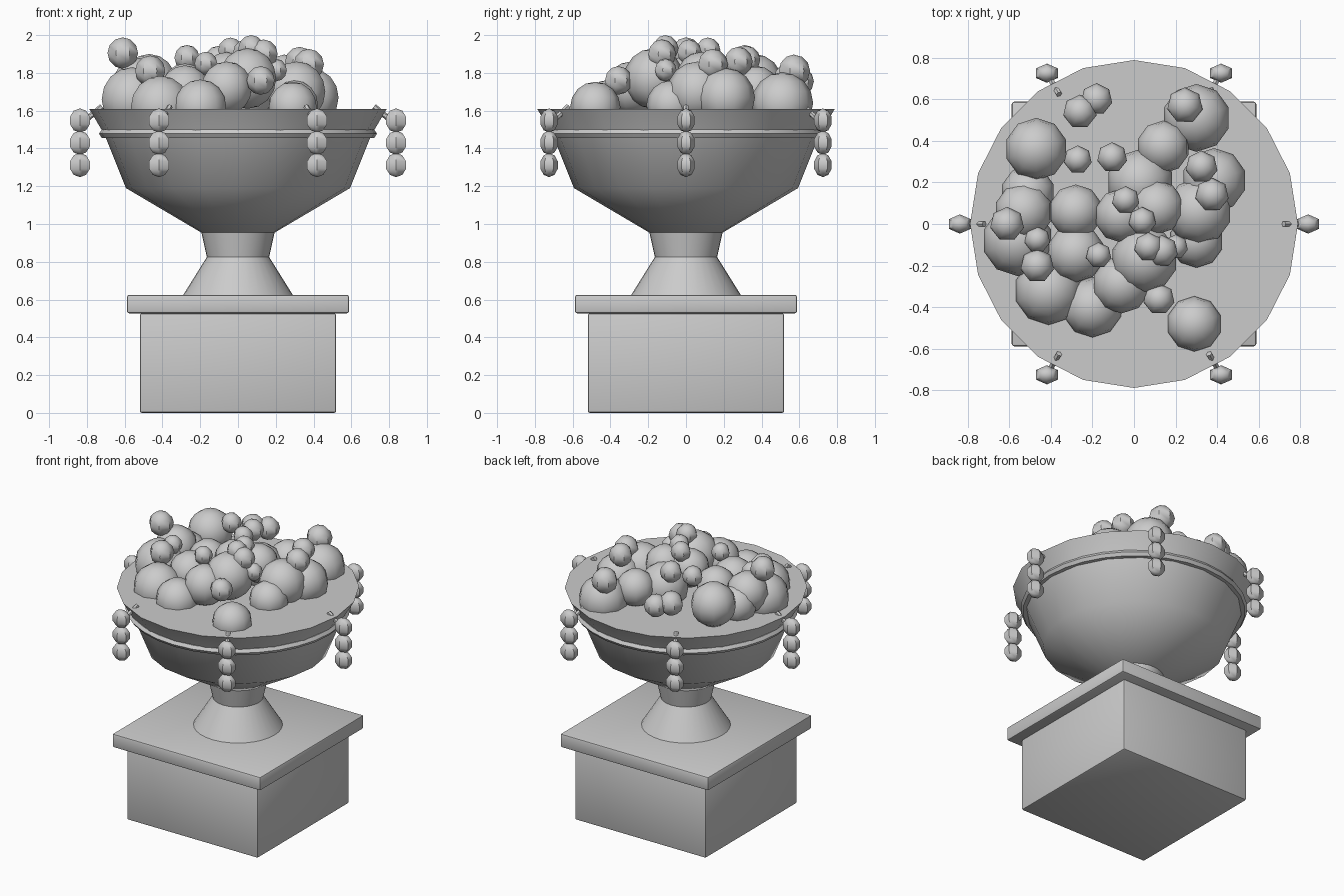
import bpy, bmesh, math
from mathutils import Vector, Matrix

if "Cube" in bpy.data.objects:
    bpy.data.objects.remove(bpy.data.objects["Cube"])

stone = bpy.data.materials.new("grey_stone")
stone.diffuse_color = (0.6, 0.6, 0.6, 1)
stone.use_nodes = True
stone.node_tree.nodes["Principled BSDF"].inputs["Base Color"].default_value = stone.diffuse_color


def finish(name, bm, angle=None):
    bmesh.ops.recalc_face_normals(bm, faces=bm.faces[:])
    me = bpy.data.meshes.new(name)
    bm.to_mesh(me)
    bm.free()
    me.materials.append(stone)
    ob = bpy.data.objects.new(name, me)
    bpy.context.collection.objects.link(ob)
    if angle:
        bpy.ops.object.select_all(action='DESELECT')
        ob.select_set(True)
        bpy.context.view_layer.objects.active = ob
        bpy.ops.object.shade_smooth_by_angle(angle=math.radians(angle))
    return ob


def box(name, half, z0, z1):
    bm = bmesh.new()
    bmesh.ops.create_cube(bm, size=1, matrix=Matrix.Translation((0, 0, (z0 + z1) / 2))
                          @ Matrix.Diagonal((2 * half, 2 * half, z1 - z0, 1)))
    bmesh.ops.bevel(bm, geom=bm.edges[:], offset=0.012, segments=2, profile=0.5, affect='EDGES')
    finish(name, bm, 30)


def lathe(name, profile, n, angle, closed=False):
    bm = bmesh.new()
    rings = [[bm.verts.new((r * math.cos(2 * math.pi * i / n), r * math.sin(2 * math.pi * i / n), z))
              for i in range(n)] for r, z in profile]
    pairs = list(zip(rings, rings[1:]))
    if closed:
        pairs.append((rings[-1], rings[0]))
    for a, b in pairs:
        for i in range(n):
            j = (i + 1) % n
            bm.faces.new((a[i], a[j], b[j], b[i]))
    if not closed:
        bm.faces.new(rings[0])
        bm.faces.new(rings[-1])
    finish(name, bm, angle)


def ball(name, loc, scale, segs, rings, angle):
    bm = bmesh.new()
    bmesh.ops.create_uvsphere(bm, u_segments=segs, v_segments=rings, radius=1,
                              matrix=Matrix.Translation(loc) @ Matrix.Diagonal((*scale, 1)))
    finish(name, bm, angle)


# square plinth and its cap
box("plinth", 0.52, 0.0, 0.527)
box("plinth_cap", 0.588, 0.527, 0.625)

# flared foot and bowl
lathe("foot", [(0.293, 0.62), (0.165, 0.825), (0.195, 0.96)], 32, 30)
lathe("bowl", [(0.195, 0.955), (0.593, 1.19), (0.705, 1.47), (0.788, 1.61)], 20, 40)

# moulding ring around the bowl
lathe("bowl_ring", [(0.707 + 0.029 * math.cos(math.pi * k / 3), 1.478 + 0.025 * math.sin(math.pi * k / 3))
                    for k in range(6)], 32, 40, closed=True)

# six hanging bead strands, each on a short slanted peg
for k in range(6):
    a = math.pi * k / 3
    c, s = math.cos(a), math.sin(a)
    p, q = Vector((0.72 * c, 0.72 * s, 1.622)), Vector((0.82 * c, 0.82 * s, 1.54))
    bm = bmesh.new()
    bmesh.ops.create_cone(bm, cap_ends=True, segments=6, radius1=0.015, radius2=0.015,
                          depth=(q - p).length,
                          matrix=Matrix.Translation((p + q) / 2)
                          @ (q - p).to_track_quat('Z', 'Y').to_matrix().to_4x4())
    finish("peg_%d" % k, bm, 30)
    for i, z in enumerate((1.548, 1.43, 1.312)):
        ball("bead_%d_%d" % (k, i), (0.837 * c, 0.837 * s, z), (0.064, 0.0486, 0.064), 6, 5, 40)

# large fruit heaped in the bowl: x, y, z, radius
large = [
    (0.30, 0.51, 1.64, .163), (-.47, .36, 1.75, .15), (.14, .37, 1.71, .127),
    (.385, .21, 1.67, .155), (.03, .20, 1.69, .16), (-.51, .15, 1.68, .13),
    (-.56, -.08, 1.66, .17), (-.53, .06, 1.74, .14), (-.28, .06, 1.72, .13),
    (-.28, -.14, 1.70, .14), (-.41, -.32, 1.62, .165), (-.20, -.40, 1.62, .145),
    (-.06, -.29, 1.72, .14), (.05, -.17, 1.77, .16), (-.06, .04, 1.78, .13),
    (.11, .08, 1.78, .13), (.31, .06, 1.70, .16), (.30, -.08, 1.63, .13),
    (.29, -.48, 1.62, .133),
]
for i, (x, y, z, r) in enumerate(large):
    ball("large_fruit_%d" % i, (x, y, z), (r, r, r), 10, 8, 60)

# small fruit on top: x, y, z, radius
small = [
    (-.26, .54, 1.77, .082), (-.18, .60, 1.755, .077), (.245, .57, 1.81, .087),
    (-.27, .31, 1.88, .068), (-.105, .32, 1.87, .073), (.325, .275, 1.86, .078),
    (.375, .14, 1.845, .082), (-.04, .115, 1.92, .067), (.04, .015, 1.91, .067),
    (.07, -.11, 1.93, .07), (.135, -.13, 1.90, .077), (.20, -.11, 1.815, .06),
    (-.465, -.075, 1.82, .063), (-.465, -.20, 1.81, .082), (-.17, -.15, 1.85, .062),
    (.12, -.36, 1.76, .076), (-.61, 0.0, 1.905, .083),
]
for i, (x, y, z, r) in enumerate(small):
    ball("small_fruit_%d" % i, (x, y, z), (r, r, r), 7, 6, 40)
